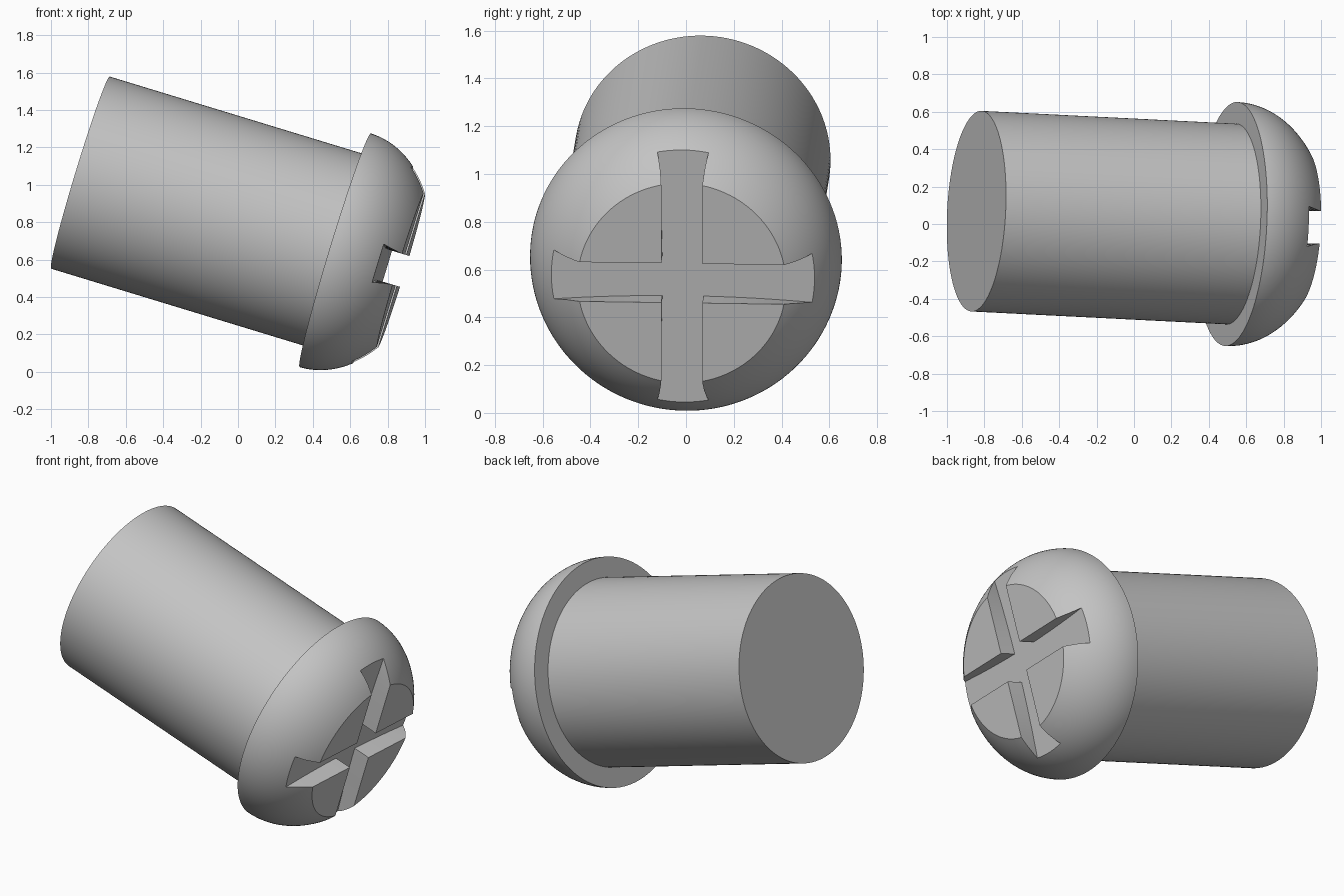
import bpy, bmesh, math
from mathutils import Matrix, Vector

if "Cube" in bpy.data.objects:
    bpy.data.objects.remove(bpy.data.objects["Cube"])

SHAFT_R, SHAFT_LEN = 0.537, 1.426
HEAD_R, FACE_R, HEAD_H, DOME_H = 0.653, 0.435, 0.368, 0.495
SLOT_HALF, SLOT_FLARE, FLOOR_R = 0.086, 0.022, 0.55
FLOOR_H = 0.265
SEGMENTS = 128

grey = bpy.data.materials.new("plain grey")
grey.use_nodes = True
grey.diffuse_color = (0.55, 0.55, 0.55, 1)
grey.node_tree.nodes["Principled BSDF"].inputs["Base Color"].default_value = (0.55, 0.55, 0.55, 1)

# Tilted frame: local z runs from the shaft to the head, local x is the slot's up
axis = Vector((0.955, -0.048, -0.291)).normalized()
up = Vector((0.2915, 0, 0.9566)).normalized()
up = (up - axis * up.dot(axis)).normalized()
side = axis.cross(up)
frame = Matrix((up, side, axis)).transposed().to_4x4()
frame.translation = (0.52, 0.0, 0.65)


def make_object(name, bm):
    bmesh.ops.recalc_face_normals(bm, faces=bm.faces)
    mesh = bpy.data.meshes.new(name)
    bm.to_mesh(mesh)
    bm.free()
    mesh.materials.append(grey)
    obj = bpy.data.objects.new(name, mesh)
    bpy.context.collection.objects.link(obj)
    return obj


def loft(bm, rings):
    """Skin closed rings of points and cap both ends."""
    loops = [[bm.verts.new(p) for p in ring] for ring in rings]
    for a, b in zip(loops, loops[1:]):
        for i in range(len(a)):
            j = (i + 1) % len(a)
            bm.faces.new((a[i], a[j], b[j], b[i]))
    bm.faces.new(loops[0])
    bm.faces.new(loops[-1])


def turned(name, profile):
    """Solid of revolution from (radius, height) pairs."""
    bm = bmesh.new()
    turns = [2 * math.pi * i / SEGMENTS for i in range(SEGMENTS)]
    loft(bm, [[(r * math.cos(t), r * math.sin(t), h) for t in turns] for r, h in profile])
    return make_object(name, bm)


def slot_cutter(name, angle):
    """Bar whose floor widens towards both ends."""
    bm = bmesh.new()
    rings = []
    for i in range(-14, 15):
        s = i * 0.05
        low = SLOT_HALF + SLOT_FLARE * (s / FLOOR_R) ** 2
        rings.append([(s, -low, FLOOR_H), (s, low, FLOOR_H),
                      (s, SLOT_HALF, HEAD_H), (s, SLOT_HALF, 0.5),
                      (s, -SLOT_HALF, 0.5), (s, -SLOT_HALF, HEAD_H)])
    loft(bm, rings)
    bm.transform(Matrix.Rotation(angle, 4, 'Z'))
    obj = make_object(name, bm)
    obj.hide_render = True
    return obj


# Shaft
shaft = turned("shaft", [(SHAFT_R, -SHAFT_LEN), (SHAFT_R, 0.02)])

# Domed head with a flat face
steps = 20
last = math.asin(HEAD_H / DOME_H)
dome = [(HEAD_R * math.cos(last * i / steps), DOME_H * math.sin(last * i / steps))
        for i in range(steps + 1)]
head = turned("head", dome)

# Cross slot
bpy.context.view_layer.objects.active = head
for n, angle in enumerate((0, math.pi / 2)):
    cutter = slot_cutter(f"slot_cutter_{n + 1}", angle)
    cut = head.modifiers.new("slot", 'BOOLEAN')
    cut.operation = 'DIFFERENCE'
    cut.solver = 'EXACT'
    cut.object = cutter
    bpy.ops.object.modifier_apply(modifier=cut.name)
    bpy.data.objects.remove(cutter)

# Place and shade
for obj in (shaft, head):
    obj.matrix_world = frame
    bpy.ops.object.select_all(action='DESELECT')
    obj.select_set(True)
    bpy.context.view_layer.objects.active = obj
    bpy.ops.object.shade_smooth_by_angle(angle=math.radians(25))
